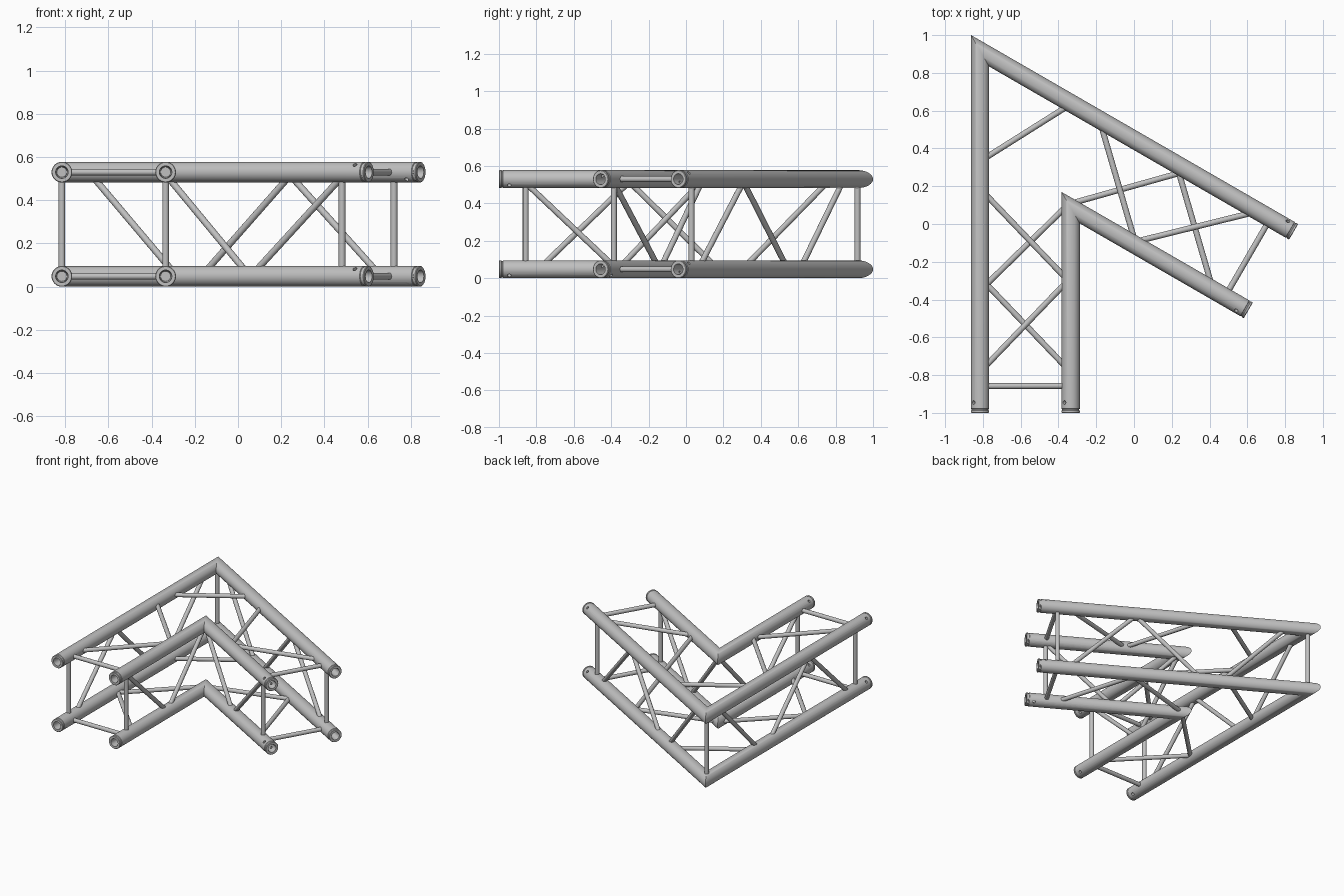
import bpy, bmesh, math
from mathutils import Vector

cube = bpy.data.objects.get("Cube")
if cube:
    bpy.data.objects.remove(cube, do_unlink=True)

R = 0.048            # chord tube radius
BRACE_R = 0.0155
SEGMENTS = 32
HEIGHTS = {"bottom": 0.048, "top": 0.53}
UP = Vector((0, 0, 1))
APEX = {"outer": Vector((-0.815, 0.917, 0)), "inner": Vector((-0.335, 0.086, 0))}
LENGTH = {"outer": 1.917, "inner": 1.086}
C30 = math.cos(math.radians(30))
# Each arm: direction away from the corner, and outward side normal
ARMS = {"right": (Vector((0, -1, 0)), Vector((-1, 0, 0))),
        "left": (Vector((C30, -0.5, 0)), Vector((0.5, C30, 0)))}

metal = bpy.data.materials.new("brushed_aluminium")
metal.use_nodes = True
GREY = (0.53, 0.53, 0.53, 1)
metal.diffuse_color = GREY
metal.node_tree.nodes["Principled BSDF"].inputs["Base Color"].default_value = GREY


def point(chord, arm, level, t):
    """Point on a chord axis, t away from its corner."""
    return APEX[chord] + ARMS[arm][0] * t + UP * HEIGHTS[level]


def finish(bm, name):
    bmesh.ops.recalc_face_normals(bm, faces=bm.faces)
    mesh = bpy.data.meshes.new(name)
    bm.to_mesh(mesh)
    bm.free()
    mesh.materials.append(metal)
    ob = bpy.data.objects.new(name, mesh)
    bpy.context.collection.objects.link(ob)
    return ob


def activate(ob):
    bpy.ops.object.select_all(action="DESELECT")
    ob.select_set(True)
    bpy.context.view_layer.objects.active = ob


def smooth(ob):
    activate(ob)
    bpy.ops.object.shade_smooth_by_angle(angle=math.radians(35))


def rod(name, a, b, radius=BRACE_R):
    bm = bmesh.new()
    bmesh.ops.create_cone(bm, cap_ends=True, segments=20, radius1=radius,
                          radius2=radius, depth=(b - a).length)
    ob = finish(bm, name)
    ob.rotation_mode = "QUATERNION"
    ob.rotation_quaternion = (b - a).to_track_quat("Z", "Y")
    ob.location = (a + b) / 2
    return ob


def chord_tube(chord, level):
    """Mitred tube through the corner with a grooved, bored socket at each end."""
    bm = bmesh.new()
    L = LENGTH[chord]
    groove = R - 0.003
    profile = [(0.023, L - 0.1), (0.029, L), (R - 0.003, L), (R, L - 0.003),
               (R, L - 0.012), (groove, L - 0.014), (groove, L - 0.02), (R, L - 0.022)]

    def ring(arm, radius, t, mitre=False):
        d, n = ARMS[arm]
        verts = []
        for i in range(SEGMENTS):
            a = math.tau * i / SEGMENTS
            along = -radius * math.cos(a) / math.tan(math.radians(30)) if mitre else t
            verts.append(bm.verts.new(point(chord, arm, level, along)
                                      + radius * (math.cos(a) * n + math.sin(a) * UP)))
        return verts

    rings = [ring("right", r, t) for r, t in profile]
    rings.append(ring("right", R, 0, True))
    rings += [ring("left", r, t) for r, t in reversed(profile)]
    for a, b in zip(rings, rings[1:]):
        for i in range(SEGMENTS):
            j = (i + 1) % SEGMENTS
            bm.faces.new((a[i], a[j], b[j], b[i]))
    bm.faces.new(rings[0])
    bm.faces.new(rings[-1])
    tube = finish(bm, f"{chord}_{level}_chord")

    # Pin holes drilled through each socket
    for arm, (d, n) in ARMS.items():
        side = -1 if (chord, arm) == ("inner", "left") else 1
        centre = point(chord, arm, level, L - 0.055)
        axis = (n * side + UP).normalized() * 0.08
        drill = rod("pin_drill", centre - axis, centre + axis, 0.01)
        drill.hide_render = True
        mod = tube.modifiers.new("pin_hole", "BOOLEAN")
        mod.operation = "DIFFERENCE"
        mod.object = drill
        activate(tube)
        bpy.ops.object.modifier_apply(modifier=mod.name)
        bpy.data.objects.remove(drill, do_unlink=True)
    smooth(tube)


# Main chords
for chord in APEX:
    for level in HEIGHTS:
        chord_tube(chord, level)

# Braces per arm: name, start (chord, level, t), end (chord, level, t)
STRUTS = [
    ("outer_end_post", ("outer", "bottom", 1.775), ("outer", "top", 1.775)),
    ("inner_end_post", ("inner", "bottom", 0.943), ("inner", "top", 0.943)),
    ("top_end_strut", ("outer", "top", 1.775), ("inner", "top", 0.943)),
    ("bottom_end_strut", ("outer", "bottom", 1.775), ("inner", "bottom", 0.943)),
    # lattice in the top and bottom faces
    ("top_lattice_a", ("outer", "top", 1.70), ("inner", "top", 0.37)),
    ("top_lattice_b", ("outer", "top", 0.73), ("inner", "top", 0.40)),
    ("bottom_lattice_a", ("outer", "bottom", 1.20), ("inner", "bottom", 0.87)),
    ("bottom_lattice_b", ("outer", "bottom", 1.27), ("inner", "bottom", -0.03)),
    # lattice in the upright faces
    ("outer_lattice_a", ("outer", "top", 0.145), ("outer", "bottom", 0.615)),
    ("outer_lattice_b", ("outer", "bottom", 0.745), ("outer", "top", 1.235)),
    ("outer_lattice_c", ("outer", "top", 1.205), ("outer", "bottom", 1.705)),
    ("inner_lattice_a", ("inner", "top", -0.01), ("inner", "bottom", 0.45)),
    ("inner_lattice_b", ("inner", "bottom", 0.455), ("inner", "top", 0.965)),
]
for arm in ARMS:
    for name, (c1, l1, t1), (c2, l2, t2) in STRUTS:
        smooth(rod(f"{arm}_{name}", point(c1, arm, l1, t1), point(c2, arm, l2, t2)))

# Corner post and the ties across the corner
smooth(rod("corner_post", point("outer", "right", "bottom", 0),
           point("outer", "right", "top", 0)))
for level in HEIGHTS:
    smooth(rod(f"{level}_corner_tie", point("outer", "right", level, 0.585),
               point("outer", "left", level, 0.56)))
